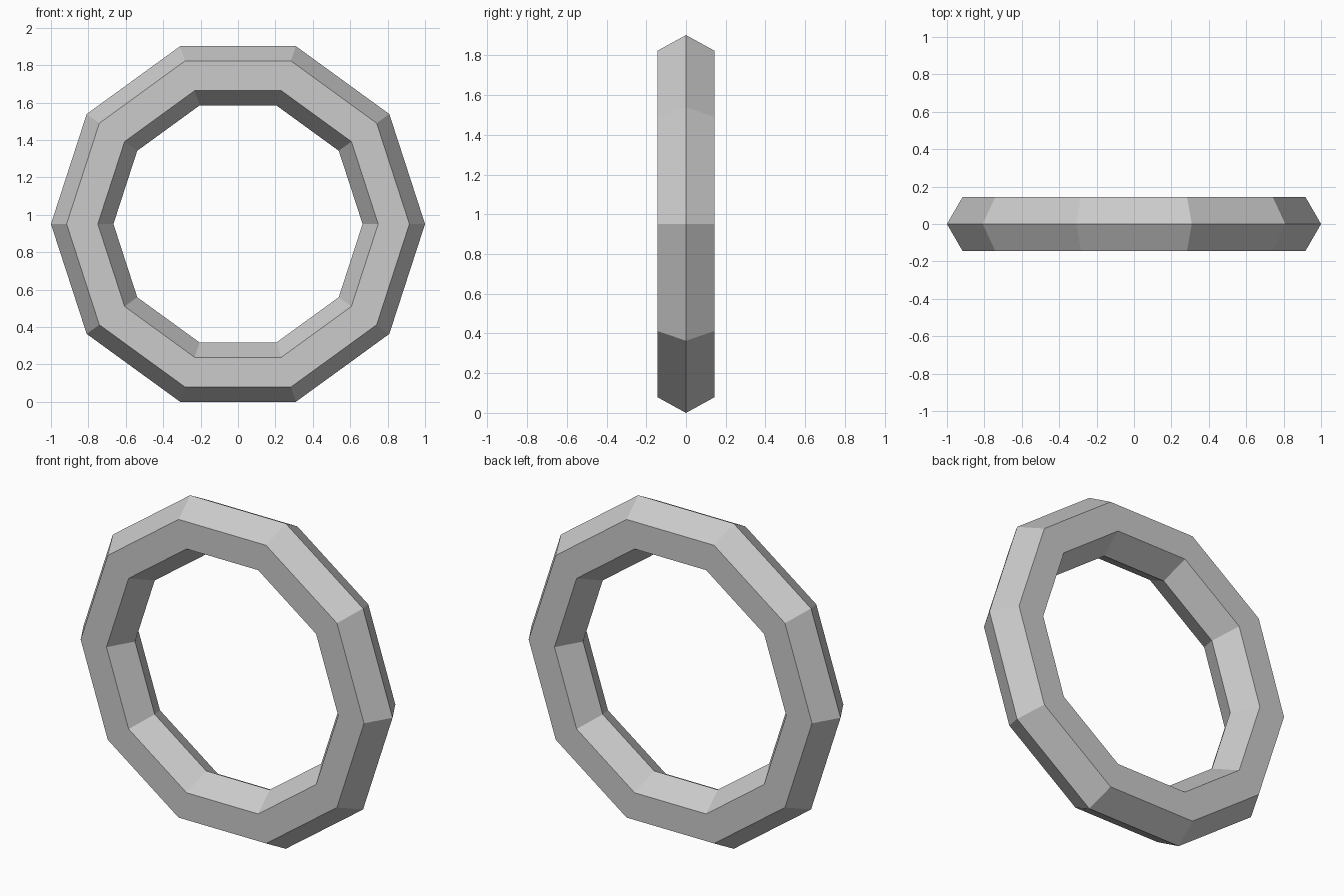
import bpy
import math

if "Cube" in bpy.data.objects:
    bpy.data.objects.remove(bpy.data.objects["Cube"])

SIDES = 10           # segments around the ring
OUTER = 1.0          # corner radius of the outer edge
INNER = 0.666        # corner radius of the inner edge

# Ten-sided ring with a hexagonal cross-section, standing upright on a flat side
bpy.ops.mesh.primitive_torus_add(
    major_segments=SIDES,
    minor_segments=6,
    major_radius=(OUTER + INNER) / 2,
    minor_radius=(OUTER - INNER) / 2,
    location=(0, 0, OUTER * math.cos(math.pi / SIDES)),
    rotation=(math.pi / 2, 0, 0),
)
ring = bpy.context.object
ring.name = "ring"
bpy.ops.object.transform_apply(location=False, rotation=True, scale=True)
bpy.ops.object.shade_flat()
